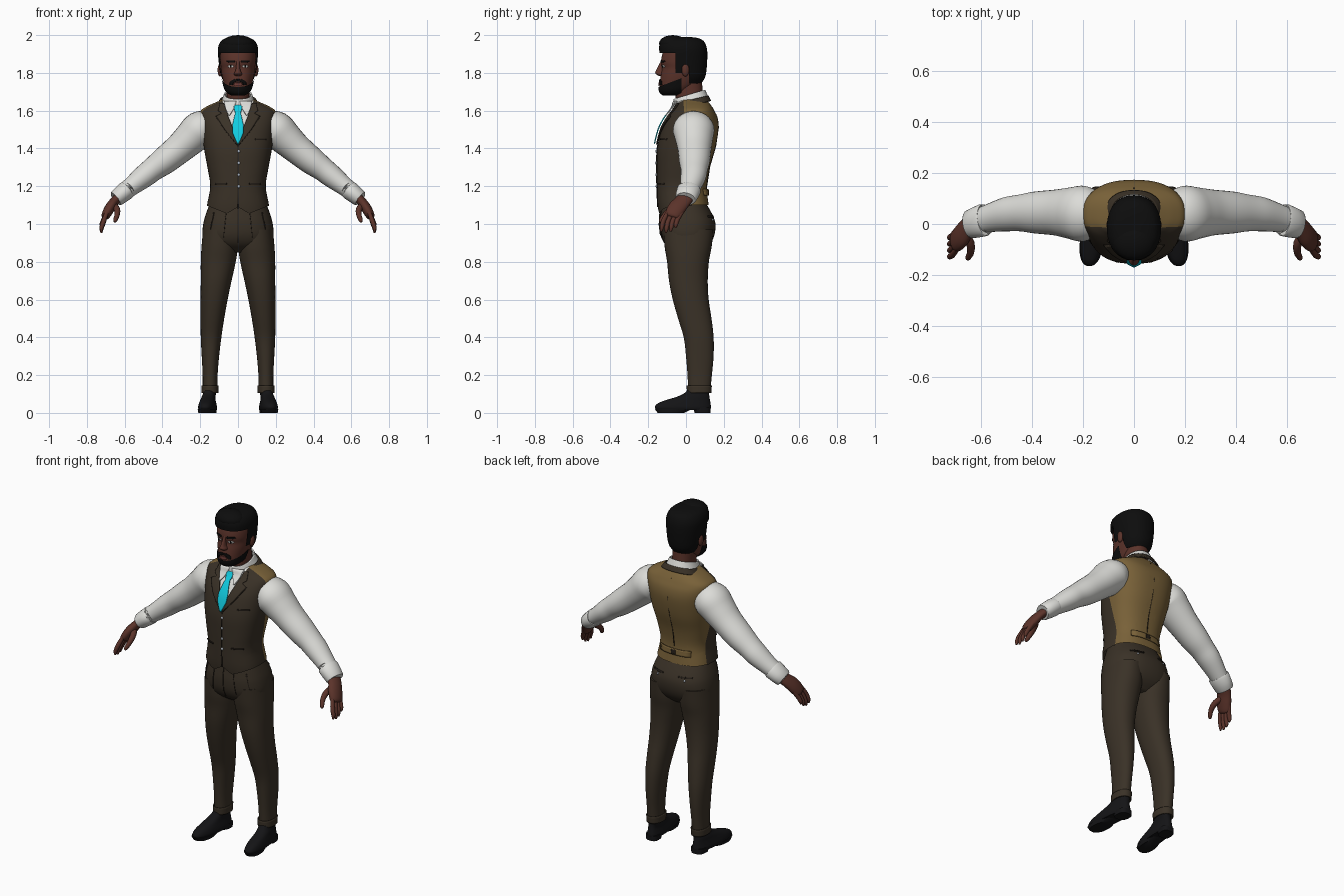
import bpy, bmesh, math
from mathutils import Vector, Matrix
from mathutils.bvhtree import BVHTree

if "Cube" in bpy.data.objects:
    bpy.data.objects.remove(bpy.data.objects["Cube"])


def material(name, *rgb):
    m = bpy.data.materials.new(name)
    m.use_nodes = True
    m.diffuse_color = (*rgb, 1)
    m.node_tree.nodes["Principled BSDF"].inputs["Base Color"].default_value = (*rgb, 1)
    return m


TWEED = material("brown tweed", .042, .031, .02)
SEAM = material("dark seam", .018, .013, .009)
GOLD = material("gold satin", .19, .12, .04)
SHIRT = material("white cotton", .72, .72, .69)
SKIN = material("brown skin", .105, .033, .023)
LIP = material("lip", .16, .045, .038)
HAIR = material("black hair", .004, .004, .004)
LEATHER = material("black leather", .007, .007, .008)
TIE = material("cyan silk", .006, .6, .75)
BUTTON = material("pale button", .5, .55, .62)
made = []


def finish(name, bm, mats, mirror=False, rule=None, thick=0):
    """Turn a bmesh into an object; rule picks a material from the face centre."""
    bmesh.ops.recalc_face_normals(bm, faces=bm.faces)
    if rule:
        for f in bm.faces:
            f.material_index = rule(f.calc_center_median())
    me = bpy.data.meshes.new(name)
    bm.to_mesh(me)
    bm.free()
    for m in mats:
        me.materials.append(m)
    ob = bpy.data.objects.new(name, me)
    bpy.context.collection.objects.link(ob)
    if thick:
        s = ob.modifiers.new("thickness", 'SOLIDIFY')
        s.thickness, s.offset = thick, 0
    if mirror:
        ob.modifiers.new("mirror", 'MIRROR').use_mirror_merge = False
    made.append(ob)
    return ob


def spline(rows, n):
    """Catmull-Rom rows through the given rows."""
    out, last = [], len(rows) - 1
    for i in range(last):
        a, b, c, d = [Vector(rows[max(0, min(last, i + k))]) for k in (-1, 0, 1, 2)]
        for t in (j / n for j in range(n)):
            out.append((b * 2 + (c - a) * t + (a * 2 - b * 5 + c * 4 - d) * t**2
                        + (b * 3 - a - c * 3 + d) * t**3) * .5)
    return out + [Vector(rows[-1])]


def skin_rings(rings, caps=True):
    bm = bmesh.new()
    vs = [[bm.verts.new(p) for p in r] for r in rings]
    n = len(vs[0])
    for a, b in zip(vs, vs[1:]):
        for i in range(n):
            bm.faces.new((a[i], a[(i + 1) % n], b[(i + 1) % n], b[i]))
    if caps:
        bm.faces.new(vs[0])
        bm.faces.new(vs[-1])
    return bm


def circle(n, p=2):
    for i in range(n):
        a = math.tau * i / n
        c, s = math.cos(a), math.sin(a)
        yield math.copysign(abs(c)**(2 / p), c), math.copysign(abs(s)**(2 / p), s)


def loft(rows, p=2.2, n=4, seg=40, tilt=0, shear=0, caps=True):
    """Rows are (z, x min, x max, y min, y max)."""
    rings = []
    for z, x0, x1, y0, y1 in spline(rows, n):
        cx, cy, rx, ry = (x0 + x1) / 2, (y0 + y1) / 2, (x1 - x0) / 2, (y1 - y0) / 2
        rings.append([(cx + rx * c + shear * (cy + ry * s), cy + ry * s, z + tilt * ry * s)
                      for c, s in circle(seg, p)])
    return skin_rings(rings, caps)


def even(rows):
    """Expand (z, half width, y min, y max) rows that are symmetric in x."""
    return [(z, -w, w, a, b) for z, w, a, b in rows]


def tube(rows, flat=1, n=4, seg=20):
    """Rows are (x, y, z, radius); flat widens the tube along y."""
    pts = spline(rows, n)
    rings = []
    for i, q in enumerate(pts):
        t = (pts[min(i + 1, len(pts) - 1)] - pts[max(i - 1, 0)]).to_3d().normalized()
        b = Vector((0, 1, 0))
        b = (b - t * b.dot(t)).normalized()
        m = t.cross(b)
        rings.append([q.to_3d() + (b * c * flat + m * s) * q[3] for c, s in circle(seg)])
    return skin_rings(rings)


def cut(bm, co, no):
    bmesh.ops.bisect_plane(bm, geom=bm.verts[:] + bm.edges[:] + bm.faces[:],
                           plane_co=co, plane_no=no, dist=1e-5)


def drop(bm, test):
    faces = [f for f in bm.faces if test(f.calc_center_median())]
    bmesh.ops.delete(bm, geom=faces, context='FACES')


def plate(name, rows, mat, tree, off=.004, side=-1, mirror=False):
    """Thin plate laid on a surface; rows are (z, x min, x max), seen from side * y."""
    fine = [Vector(a).lerp(Vector(b), j / 4) for a, b in zip(rows, rows[1:]) for j in range(4)]
    bm, grid = bmesh.new(), []
    for z, x0, x1 in fine + [Vector(rows[-1])]:
        line = []
        for i in range(7):
            x = x0 + (x1 - x0) * i / 6
            hit = tree.ray_cast(Vector((x, side, z)), Vector((0, -side, 0)))[0]
            hit = hit or tree.find_nearest(Vector((x, side * .1, z)))[0]
            line.append(bm.verts.new((x, hit.y + side * off, z)))
        grid.append(line)
    for a, b in zip(grid, grid[1:]):
        for i in range(6):
            bm.faces.new((a[i], a[i + 1], b[i + 1], b[i]))
    finish(name, bm, [mat], mirror, thick=.006)


def blob(name, loc, size, mat, mirror=False):
    bm = bmesh.new()
    bmesh.ops.create_uvsphere(bm, u_segments=16, v_segments=10, radius=1,
                              matrix=Matrix.Translation(loc) @ Matrix.Diagonal((*size, 1)))
    finish(name, bm, [mat], mirror)


# Waistcoat: tweed front, satin back, shirt showing in the neckline
bm = loft(even([(1.03, .17, -.14, .13), (1.1, .164, -.15, .12), (1.2, .147, -.153, .11),
                (1.3, .162, -.155, .125), (1.4, .18, -.153, .155), (1.5, .193, -.13, .172),
                (1.56, .2, -.1, .168), (1.6, .197, -.07, .15), (1.625, .16, -.055, .135),
                (1.645, .115, -.05, .12), (1.665, .07, -.03, .1)]), 2.5, seg=56)
torso = BVHTree.FromBMesh(bm)
hem = lambda x: max(1.09 - .6 * abs(x), 1.055 + .4 * (abs(x) - .06))
for s in (-1, 1):
    cut(bm, (0, 0, 1.43), (2.7 * s, 0, -1))
    cut(bm, (0, 0, 1.09), (.6 * s, 0, 1))
    cut(bm, (.06 * s, 0, 1.055), (-.4 * s, 0, 1))
cut(bm, (0, .03, 1.1), (0, 1, .08))
cut(bm, (0, 0, 1.1), (0, 0, 1))
is_back = lambda c: c.y > .03 - .08 * (c.z - 1.1)
drop(bm, lambda c: c.z < (1.1 if is_back(c) else hem(c.x)))
finish("waistcoat", bm, [TWEED, GOLD, SHIRT], rule=lambda c: 1 if is_back(c) else
       2 if c.z > 1.43 + 2.7 * abs(c.x) else 0)
plate("lapels", [(1.42, .0, .004), (1.5, .024, .07), (1.57, .052, .115), (1.585, .056, .085),
                 (1.6, .062, .105), (1.64, .075, .095)], TWEED, torso, .006, mirror=True)
plate("lapel_edges", [(1.42, .004, .008), (1.5, .07, .074), (1.57, .115, .119)],
      SEAM, torso, .004, mirror=True)
plate("front_seam", [(1.09, -.002, .002), (1.42, -.002, .002)], SEAM, torso, .001)
plate("chest_pocket", [(1.445, .09, .15), (1.452, .09, .15)], SEAM, torso, .002)
plate("waist_pockets", [(1.21, .06, .12), (1.217, .06, .12)], SEAM, torso, .002, mirror=True)
plate("back_strap", [(1.15, -.1, .1), (1.185, -.1, .1)], GOLD, torso, .005, 1)
plate("strap_buckle", [(1.155, -.014, .014), (1.18, -.014, .014)], SEAM, torso, .007, 1)
plate("back_seam", [(1.2, -.001, .001), (1.62, -.001, .001)], SEAM, torso, -.001, 1)
for i in range(4):
    z = 1.385 - .062 * i
    y = torso.ray_cast(Vector((0, -1, z)), Vector((0, 1, 0)))[0].y
    blob(f"waistcoat_button_{i + 1}", (.004, y - .003, z), (.007, .005, .008), BUTTON)

# Neck, shirt collar and tie
finish("neck", loft(even([(1.6, .065, -.04, .095), (1.67, .06, -.055, .09),
                          (1.75, .062, -.07, .085)])), [SKIN])
finish("shirt_collar", loft(even([(1.635, .092, -.068, .118), (1.66, .08, -.066, .108),
                                  (1.685, .07, -.062, .098)]), tilt=.3, caps=False),
       [SHIRT], thick=.008)
finish("waistcoat_collar", loft(even([(1.63, .11, -.04, .13), (1.66, .09, -.03, .115)]),
                                tilt=.25, caps=False), [TWEED], thick=.008)
plate("collar_points", [(1.575, .044, .05), (1.61, .022, .066), (1.65, .008, .075)],
      SHIRT, torso, .018, mirror=True)
plate("tie", [(1.425, -.004, .004), (1.48, -.028, .028), (1.52, -.03, .03), (1.59, -.014, .014),
              (1.6, -.018, .018), (1.63, -.026, .026)], TIE, torso, .018)

# Head
FACE = [(1.685, .03, -.115, -.03), (1.695, .05, -.13, 0), (1.715, .066, -.138, .03),
        (1.75, .077, -.138, .07), (1.79, .086, -.133, .09), (1.825, .09, -.127, .1),
        (1.86, .094, -.132, .1), (1.91, .093, -.122, .1), (1.95, .075, -.1, .08),
        (1.975, .04, -.06, .04)]
bm = loft(even(FACE))
head = BVHTree.FromBMesh(bm)
finish("head", bm, [SKIN])
finish("nose", loft(even([(1.783, .008, -.142, -.12), (1.79, .021, -.154, -.11),
                          (1.8, .02, -.163, -.11), (1.815, .013, -.157, -.11),
                          (1.85, .009, -.14, -.11), (1.865, .012, -.13, -.11)]), seg=16), [SKIN])
blob("ears", (.095, -.003, 1.815), (.013, .02, .034), SKIN, True)
plate("eye_whites", [(1.829, .03, .046), (1.835, .021, .054), (1.841, .03, .046)],
      SHIRT, head, .001, mirror=True)
plate("pupils", [(1.829, .034, .041), (1.841, .034, .041)], HAIR, head, .003, mirror=True)
plate("eyebrows", [(1.856, .018, .05), (1.861, .016, .062), (1.866, .02, .058)],
      HAIR, head, .002, mirror=True)
plate("lips", [(1.73, -.012, .012), (1.739, -.026, .026), (1.748, -.012, .012)], LIP, head, .005)
plate("moustache", [(1.735, .03, .042), (1.75, .022, .042), (1.757, 0, .038),
                    (1.766, 0, .022)], HAIR, head, .004, mirror=True)

# Beard: a slightly larger jaw, trimmed along a sloping line
bm = loft(even([(z - .004, w + .005, a - .007, b + .002) for z, w, a, b in FACE[:6]]))
cut(bm, (0, -.14, 1.728), (0, -.38, 1))
cut(bm, (0, -.025, 0), (0, 1, 0))
drop(bm, lambda c: c.y > -.025 or c.z > 1.728 + .38 * (c.y + .14))
finish("beard", bm, [HAIR])

# Hair: a full cap with the face and ears cut away, and a raised front
bm = loft(even([(1.745, .07, -.1, .082), (1.78, .09, -.12, .102), (1.83, .099, -.135, .11),
                (1.9, .106, -.14, .113), (1.94, .104, -.142, .108), (1.97, .088, -.13, .092),
                (1.985, .06, -.1, .06), (1.99, .025, -.06, .02)]))
for co, no in (((0, 0, 1.905), (0, 0, 1)), ((0, 0, 1.8), (0, 0, 1)), ((0, 0, 1.835), (0, 0, 1)),
               ((0, -.055, 0), (0, 1, 0)), ((0, -.022, 0), (0, 1, 0)), ((0, .015, 0), (0, 1, 0))):
    cut(bm, co, no)
drop(bm, lambda c: c.y < -.055 and c.z < 1.905 or c.y < -.022 and c.z < 1.8
     or -.022 < c.y < .015 and c.z < 1.835)
finish("hair", bm, [HAIR])
blob("hair_quiff", (0, -.07, 1.955), (.085, .073, .045), HAIR)

# Sleeves, cuffs and hands
finish("sleeves", tube([(.15, .035, 1.515, .083), (.2, .04, 1.5, .098), (.25, .043, 1.455, .09),
                        (.31, .045, 1.4, .08), (.39, .045, 1.335, .073), (.45, .043, 1.29, .064),
                        (.5, .038, 1.25, .06), (.57, .022, 1.195, .049), (.63, .004, 1.15, .042)],
                       1.12, seg=28), [SHIRT], True)
finish("cuffs", tube([(.585, .016, 1.183, .045), (.59, .015, 1.179, .05), (.642, -.001, 1.137, .044),
                      (.646, -.002, 1.134, .038)], 1.28, 2, 28), [SHIRT], True)
finish("palms", tube([(.63, .002, 1.145, .025), (.658, -.022, 1.115, .025), (.68, -.05, 1.082, .027),
                      (.7, -.072, 1.045, .023), (.705, -.077, 1.035, .012)], 1.75), [SKIN], True)
for i, word in enumerate(("index", "middle", "ring", "little")):
    y, long = -.108 + .025 * i, (.085, .092, .085, .065)[i]
    finish(word + "_fingers", tube([(.695, y + .01, 1.06, .011), (.711, y - .012, 1.05 - long * .4, .0125),
                                    (.722, y - .02, 1.05 - long * .8, .011),
                                    (.723, y - .023, 1.045 - long, .005)], seg=12), [SKIN], True)
finish("thumbs", tube([(.665, -.03, 1.105, .016), (.642, -.075, 1.08, .017),
                       (.64, -.11, 1.05, .014), (.65, -.132, 1.02, .011),
                       (.654, -.138, 1.01, .005)], seg=12), [SKIN], True)

# Trousers
bm = loft(even([(.85, .1, -.05, .08), (.89, .17, -.105, .125), (.94, .188, -.133, .15),
                (1, .184, -.141, .156), (1.05, .171, -.138, .14), (1.12, .145, -.13, .1)]), 2.4)
hips = BVHTree.FromBMesh(bm)
finish("trouser_seat", bm, [TWEED])
finish("trouser_legs", loft([(.97, .01, .185, -.12, .145), (.88, .002, .193, -.113, .136),
                             (.8, .012, .197, -.1, .121), (.7, .034, .197, -.09, .115),
                             (.6, .055, .198, -.07, .12), (.5, .073, .198, -.042, .135),
                             (.4, .088, .197, -.012, .146), (.3, .1, .192, 0, .146),
                             (.2, .108, .187, .008, .137), (.11, .109, .187, .012, .128)], 2.2),
       [TWEED], True)
finish("trouser_cuffs", loft([(.105, .106, .19, .008, .131), (.145, .105, .19, .006, .134)],
                             caps=False), [TWEED], True, thick=.006)
plate("fly_seam", [(.9, -.002, .002), (1.09, -.002, .002)], SEAM, hips, .001)
plate("pleats", [(.93, .075, .077), (1.07, .06, .064)], SEAM, hips, .001, mirror=True)
plate("side_pockets", [(.92, .155, .158), (1.06, .125, .129)], SEAM, hips, .001, mirror=True)
plate("back_pockets", [(1.035, .05, .125), (1.043, .05, .125)], SEAM, hips, .002, 1, True)
blob("pocket_buttons", (.088, .138, 1.022), (.006, .01, .006), BUTTON, True)

# Shoes with soles and heels, toes turned out
finish("shoes", loft([(.014, .117, .203, -.155, .128), (.03, .113, .207, -.165, .132),
                      (.05, .117, .203, -.15, .13), (.068, .122, .198, -.105, .127),
                      (.085, .124, .194, -.05, .124), (.105, .122, .188, -.008, .122),
                      (.14, .12, .182, .02, .12)], 2.4, shear=-.09), [LEATHER], True)
finish("shoe_soles", loft([(0, .118, .202, -.15, -.01), (.02, .114, .206, -.165, .03)], 2.4, 1,
                          shear=-.09), [LEATHER], True)
finish("shoe_heels", loft([(0, .122, .198, .045, .13), (.03, .12, .2, .04, .13)], 2.8, 1,
                          shear=-.09), [LEATHER], True)

# Smooth shading with sharp edges kept
bpy.ops.object.select_all(action='DESELECT')
for ob in made:
    ob.select_set(True)
bpy.context.view_layer.objects.active = made[0]
bpy.ops.object.shade_smooth_by_angle(angle=math.radians(50))
